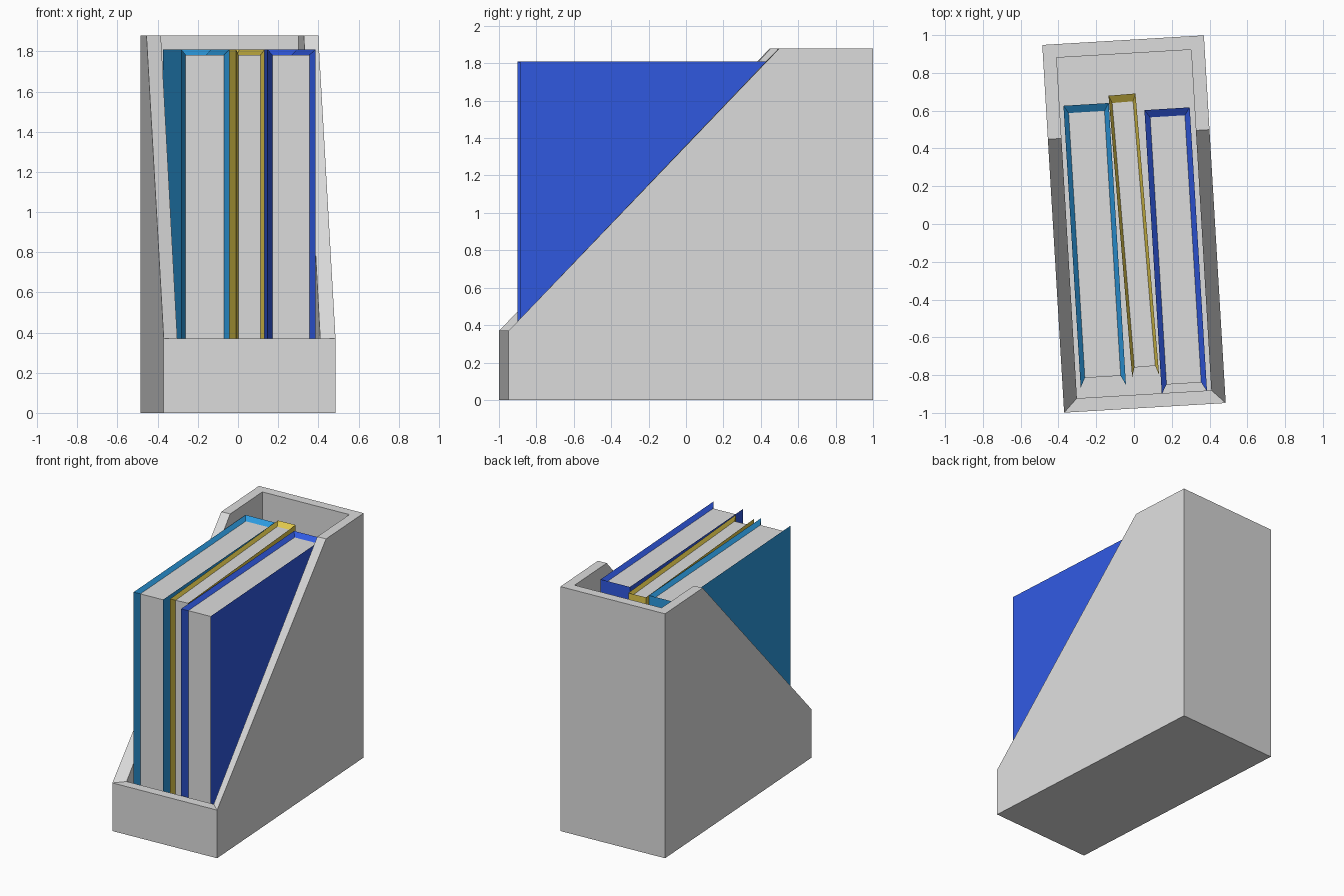
import bpy, bmesh, math

if "Cube" in bpy.data.objects:
    bpy.data.objects.remove(bpy.data.objects["Cube"])


def material(name, rgb):
    m = bpy.data.materials.new(name)
    m.diffuse_color = (*rgb, 1.0)
    m.use_nodes = True
    m.node_tree.nodes["Principled BSDF"].inputs["Base Color"].default_value = m.diffuse_color
    return m


grey = material("light_grey", (0.72, 0.72, 0.72))
teal = material("sky_blue", (0.025, 0.32, 0.73))
gold = material("gold", (0.74, 0.57, 0.07))
blue = material("royal_blue", (0.03, 0.10, 0.75))


def finish(bm, name, mats, location, angle):
    bmesh.ops.recalc_face_normals(bm, faces=bm.faces)
    mesh = bpy.data.meshes.new(name)
    bm.to_mesh(mesh)
    bm.free()
    for m in mats:
        mesh.materials.append(m)
    ob = bpy.data.objects.new(name, mesh)
    ob.location = location
    ob.rotation_euler.z = math.radians(angle)
    bpy.context.collection.objects.link(ob)
    return ob


def profile(bm, x, points):
    return [bm.verts.new((x, y, z)) for y, z in points]


# Holder: outer and inner side profiles joined into a walled tray
def holder():
    bm = bmesh.new()
    w, d, t, floor = 0.4285, 0.975, 0.072, 0.07
    outer = [(-d, 0), (-d, 0.37), (0.475, 1.88), (d, 1.88), (d, 0)]
    inner = [(-d + t, floor), (-d + t, 0.37), (0.475, 1.88),
             (d - t, 1.88), (d - t, floor)]
    ol, orr = profile(bm, -w, outer), profile(bm, w, outer)
    il, ir = profile(bm, -w + t, inner), profile(bm, w - t, inner)
    for left, right in ((ol, orr), (il, ir)):
        bm.faces.new(left)
        bm.faces.new(right)
        for a, b in ((0, 1), (3, 4), (4, 0)):        # front, back, base
            bm.faces.new((left[a], left[b], right[b], right[a]))
    for o, i in ((ol, il), (orr, ir)):               # side rims
        for k in (1, 2):
            bm.faces.new((o[k], o[k + 1], i[k + 1], i[k]))
    for k in (1, 3):                                 # front and back rims
        bm.faces.new((ol[k], orr[k], ir[k], il[k]))
    finish(bm, "file_holder", [grey], (0, 0, 0), 3.4)


# Book: cover around three sides, bevelled rim, sunken page block
def book(name, mat, x, y, width, depth, rim, angle):
    bm = bmesh.new()
    w, d, zb, zt, s = width / 2, depth / 2, 0.075, 1.81, 0.027
    outer = [(d, zt), (-d, zt), (-d, zb), (d, zb)]
    inner = [(d - 0.04, zt - s), (-d + 0.05, zt - s),
             (-d + 0.05, zb + s), (d - 0.04, zb + s)]
    ol, orr = profile(bm, -w, outer), profile(bm, w, outer)
    il, ir = profile(bm, -w + rim, inner), profile(bm, w - rim, inner)
    bm.faces.new(ol)
    bm.faces.new(orr)
    bm.faces.new((ol[0], orr[0], orr[3], ol[3]))     # spine
    for k in range(3):
        for o, i in ((ol, il), (orr, ir)):
            bm.faces.new((o[k], o[k + 1], i[k + 1], i[k]))
        pages = bm.faces.new((il[k], il[k + 1], ir[k + 1], ir[k]))
        pages.material_index = 1
    for k in (0, 3):
        bm.faces.new((ol[k], orr[k], ir[k], il[k]))
    finish(bm, name, [mat, grey], (x, y, 0), angle)


holder()
book("left_book", teal, -0.208, -0.113, 0.24, 1.495, 0.025, 3.5)
book("middle_book", gold, -0.001, -0.06, 0.143, 1.495, 0.016, 4.8)
book("right_book", blue, 0.221, -0.142, 0.24, 1.507, 0.028, 3.5)
